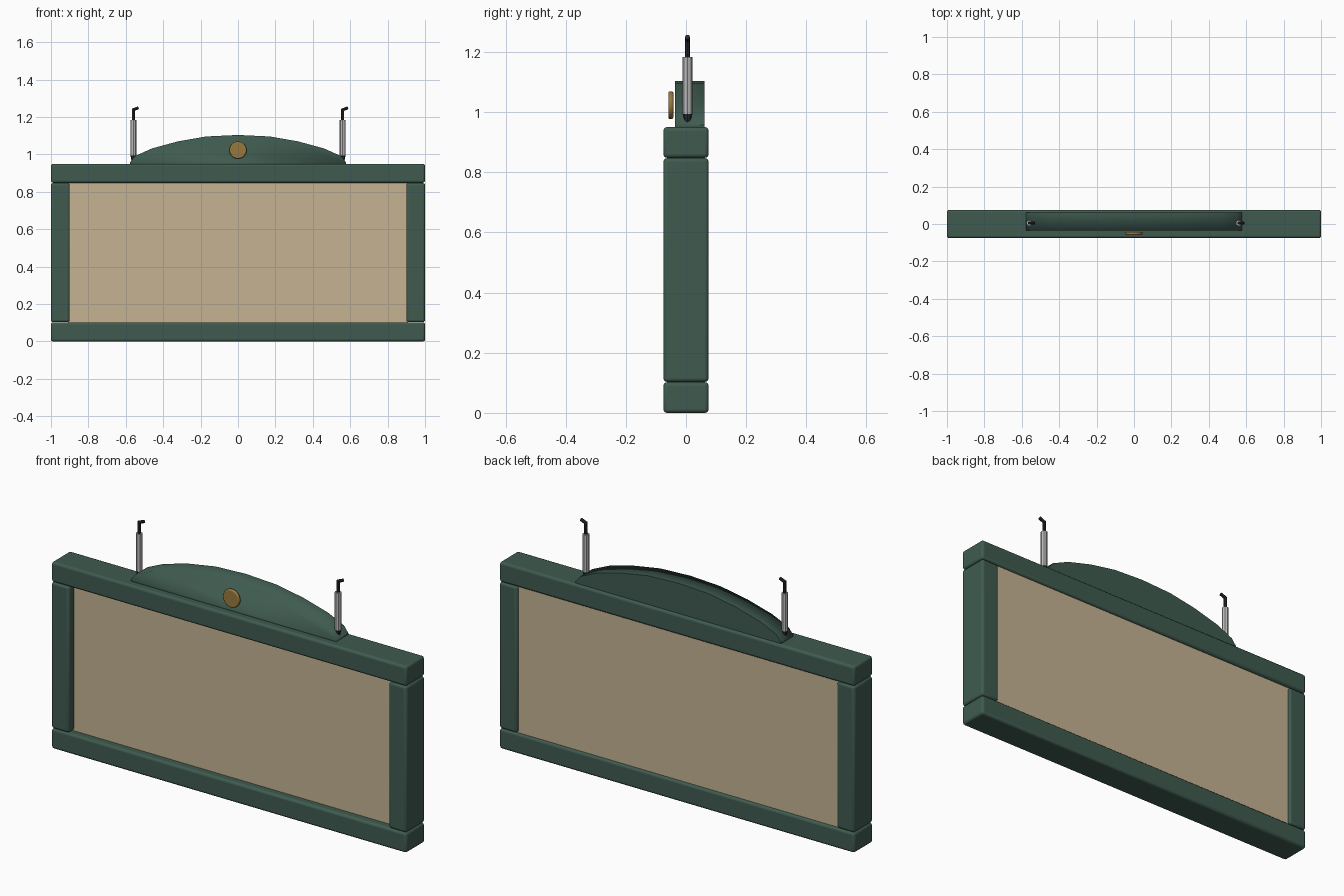
import bpy, bmesh, math
from mathutils import Vector

if "Cube" in bpy.data.objects:
    bpy.data.objects.remove(bpy.data.objects["Cube"])


def material(name, color):
    m = bpy.data.materials.new(name)
    m.diffuse_color = (*color, 1)
    m.use_nodes = True
    m.node_tree.nodes["Principled BSDF"].inputs["Base Color"].default_value = m.diffuse_color
    return m


GREEN = material("green_paint", (0.05, 0.105, 0.08))
TAN = material("tan_board", (0.56, 0.45, 0.29))
BRASS = material("brass", (0.32, 0.19, 0.045))
STEEL = material("steel", (0.5, 0.5, 0.5))
DARK = material("dark_metal", (0.025, 0.025, 0.028))


def finish(name, bm, mat, bevel=0, segments=3):
    bmesh.ops.recalc_face_normals(bm, faces=bm.faces)
    me = bpy.data.meshes.new(name)
    bm.to_mesh(me)
    bm.free()
    ob = bpy.data.objects.new(name, me)
    bpy.context.collection.objects.link(ob)
    me.materials.append(mat)
    if bevel:
        mod = ob.modifiers.new("bevel", 'BEVEL')
        mod.width, mod.segments = bevel, segments
        mod.limit_method = 'ANGLE'
    bpy.context.view_layer.objects.active = ob
    ob.select_set(True)
    bpy.ops.object.shade_smooth_by_angle(angle=math.radians(35))
    ob.select_set(False)
    return ob


def box(name, lo, hi, mat, bevel=0):
    bm = bmesh.new()
    bmesh.ops.create_cube(bm, size=1)
    for v in bm.verts:
        v.co = [l + (c + 0.5) * (h - l) for l, h, c in zip(lo, hi, v.co)]
    return finish(name, bm, mat, bevel)


def rod(name, a, b, r1, r2, mat, sides=8, bevel=0):
    a, b = Vector(a), Vector(b)
    bm = bmesh.new()
    bmesh.ops.create_cone(bm, cap_ends=True, segments=sides, radius1=r1,
                          radius2=r2, depth=(b - a).length)
    rot = (b - a).to_track_quat('Z', 'Y')
    for v in bm.verts:
        v.co = rot @ v.co + (a + b) / 2
    return finish(name, bm, mat, bevel)


# Frame rails, posts and inset board (deeper recess at the front)
D = 0.075
box("bottom_rail", (-1, -D, 0), (1, D, 0.102), GREEN, 0.012)
box("top_rail", (-1, -D, 0.848), (1, D, 0.95), GREEN, 0.012)
for side, x in (("left", -1), ("right", 0.9)):
    box(side + "_post", (x, -D, 0.103), (x + 0.1, D, 0.847), GREEN, 0.012)
box("board", (-0.91, -0.035, 0.09), (0.91, 0.062, 0.86), TAN)

# Arched crest on the top rail
half = [(0.578, 0.94), (0.578, 0.957), (0.553, 0.99), (0.46, 1.032),
        (0.32, 1.07), (0.17, 1.096)]
profile = half + [(0, 1.104)] + [(-x, z) for x, z in reversed(half)]
bm = bmesh.new()
face = bm.faces.new([bm.verts.new((x, -0.036, z)) for x, z in profile])
ext = bmesh.ops.extrude_face_region(bm, geom=[face], use_keep_orig=True)
for v in ext["geom"]:
    if isinstance(v, bmesh.types.BMVert):
        v.co.y = 0.062
crest = finish("arched_crest", bm, GREEN).data
for e in crest.edges:  # soft front rim
    if all(crest.vertices[i].co.y < 0 for i in e.vertices):
        e.use_edge_sharp = False

# Round medallion in front of the crest
rod("medallion", (0, -0.042, 1.023), (0, -0.059, 1.023), 0.046, 0.046, BRASS, 32, 0.006)

# Hangers: tapered foot, sleeve, stem and bent hook tip
Y = 0.005
for side, x in (("left", -0.56), ("right", 0.56)):
    rod(side + "_hanger_foot", (x, Y, 0.962), (x, Y, 0.995), 0.009, 0.015, DARK)
    rod(side + "_hanger_sleeve", (x, Y, 0.993), (x, Y, 1.183), 0.016, 0.016, STEEL)
    rod(side + "_hanger_stem", (x, Y, 1.18), (x, Y, 1.243), 0.008, 0.008, DARK)
    rod(side + "_hanger_tip", (x - 0.003, Y, 1.237), (x + 0.028, Y, 1.25), 0.008, 0.008, DARK)
